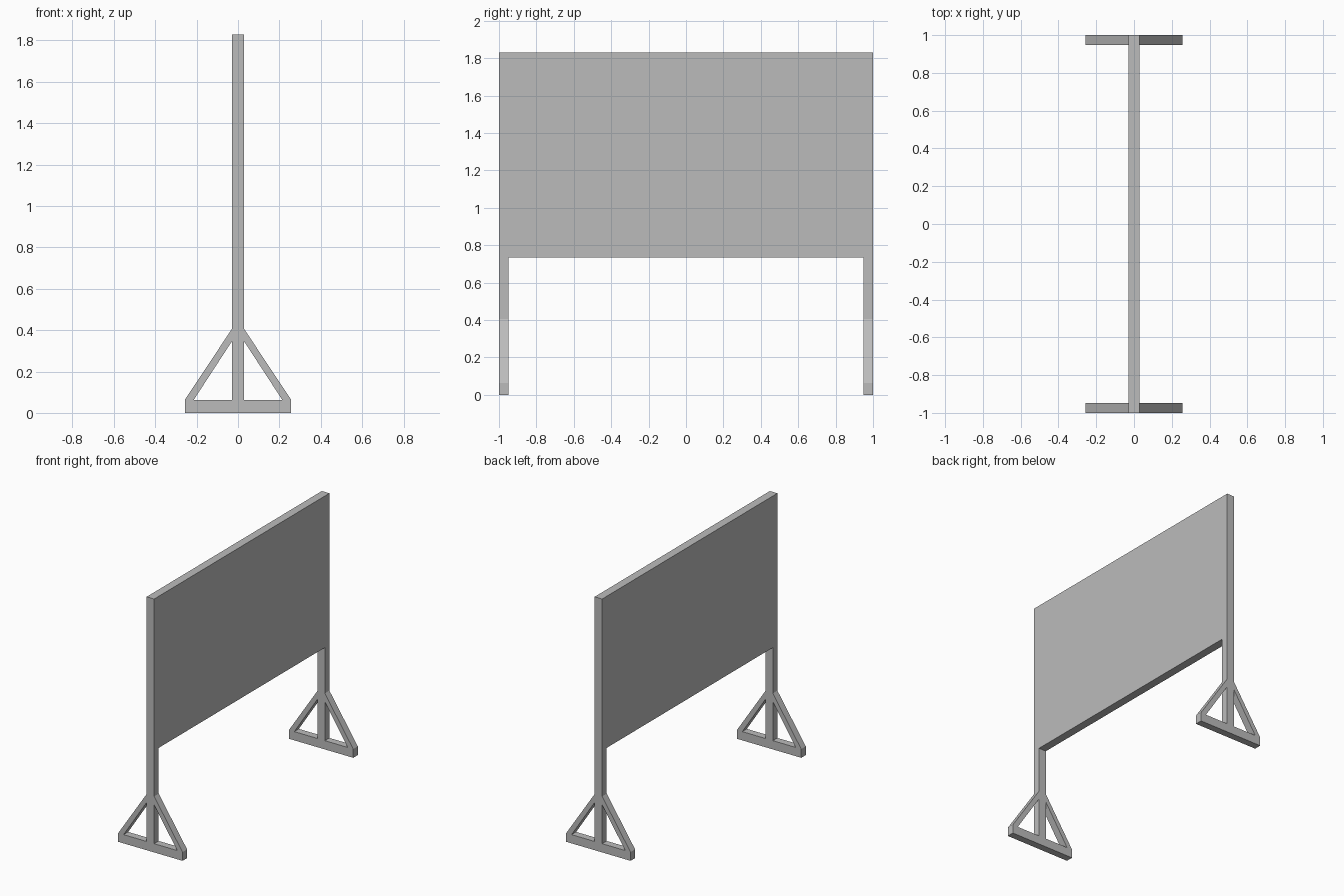
import bpy
import bmesh

cube = bpy.data.objects.get("Cube")
if cube:
    bpy.data.objects.remove(cube, do_unlink=True)

grey = bpy.data.materials.new("plain_grey")
grey.use_nodes = True
colour = (0.5, 0.5, 0.5, 1)
grey.diffuse_color = colour
grey.node_tree.nodes["Principled BSDF"].inputs["Base Color"].default_value = colour

HALF_T = 0.03      # half thickness of panel and posts
FOOT_X = 0.257     # half width of the feet
FOOT_Z = 0.063     # height of the foot bar
TOP = 1.83
PANEL_Z = 0.735
POST_Y = 0.948     # inner face of the posts


def prism(name, profile, y0, y1):
    """Extrude an x-z profile along y."""
    bm = bmesh.new()
    face = bm.faces.new([bm.verts.new((x, y0, z)) for x, z in profile])
    extruded = bmesh.ops.extrude_face_region(bm, geom=[face])["geom"]
    verts = [v for v in extruded if isinstance(v, bmesh.types.BMVert)]
    bmesh.ops.translate(bm, verts=verts, vec=(0, y1 - y0, 0))
    bmesh.ops.recalc_face_normals(bm, faces=bm.faces)
    mesh = bpy.data.meshes.new(name)
    bm.to_mesh(mesh)
    bm.free()
    mesh.materials.append(grey)
    obj = bpy.data.objects.new(name, mesh)
    bpy.context.collection.objects.link(obj)
    return obj


def rect(half_x, z0, z1):
    return [(-half_x, z0), (half_x, z0), (half_x, z1), (-half_x, z1)]


# Board between the posts
prism("panel", rect(HALF_T, PANEL_Z, TOP), -POST_Y, POST_Y)

# Posts, foot bars and slanted braces at both ends
brace = [(FOOT_X, FOOT_Z), (HALF_T, 0.405), (HALF_T, 0.345), (0.214, FOOT_Z)]
for end, y0, y1 in (("front", -1, -POST_Y), ("back", POST_Y, 1)):
    prism(end + "_post", rect(HALF_T, FOOT_Z, TOP), y0, y1)
    prism(end + "_foot", rect(FOOT_X, 0, FOOT_Z), y0, y1)
    for side, sign in (("left", 1), ("right", -1)):
        prism(f"{end}_{side}_brace", [(sign * x, z) for x, z in brace], y0, y1)
